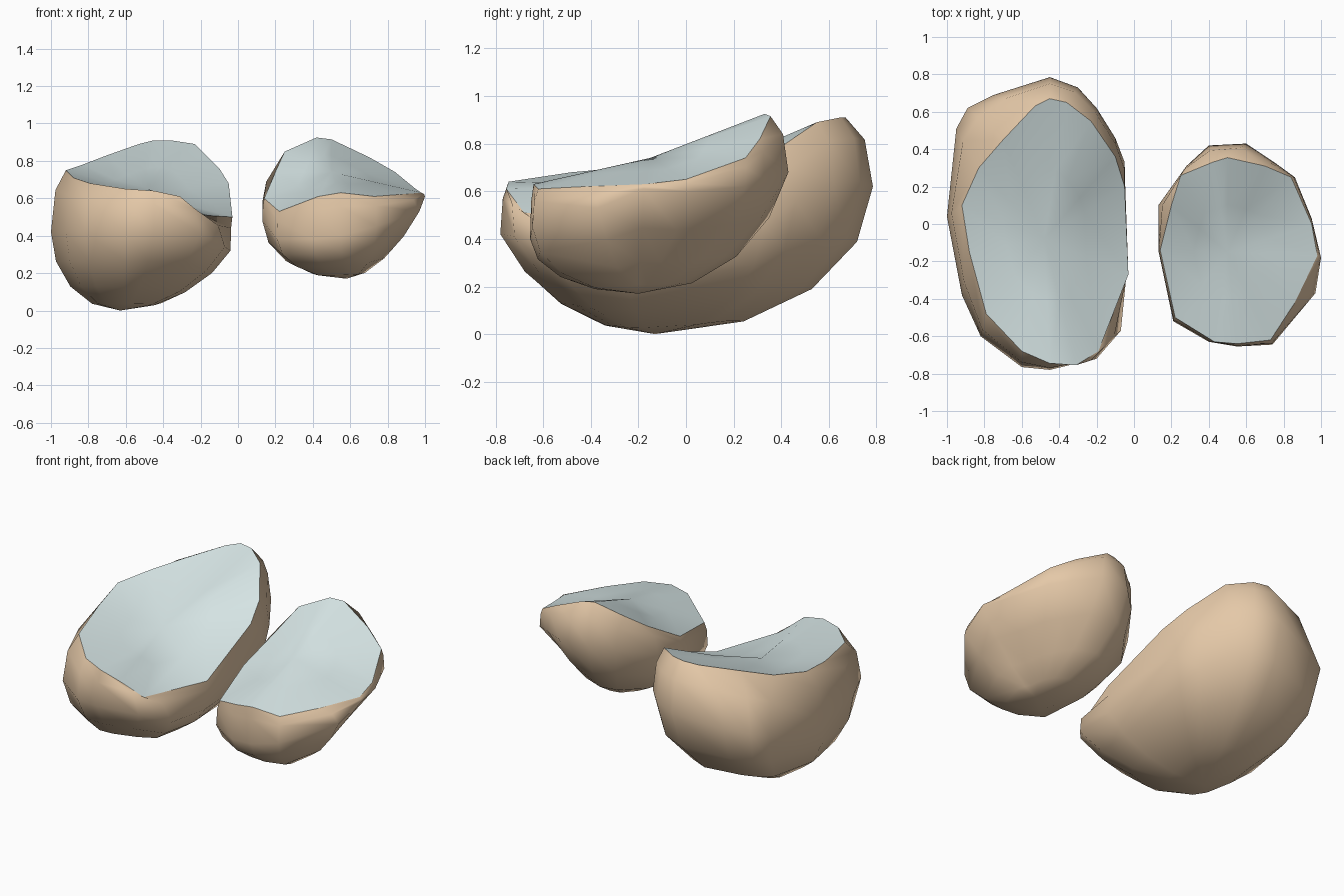
import bpy, bmesh, math
from mathutils import Vector

if "Cube" in bpy.data.objects:
    bpy.data.objects.remove(bpy.data.objects["Cube"])


def material(name, color):
    m = bpy.data.materials.new(name)
    m.diffuse_color = color
    m.use_nodes = True
    m.node_tree.nodes["Principled BSDF"].inputs["Base Color"].default_value = m.diffuse_color
    return m


TAN = material("tan", (0.78, 0.58, 0.39, 1))
PALE = material("pale_teal", (0.68, 0.79, 0.79, 1))


def finish(bm, name, mat):
    bmesh.ops.recalc_face_normals(bm, faces=bm.faces)
    # the top must face up
    if name.endswith("_top") and sum(f.normal.z for f in bm.faces) < 0:
        bmesh.ops.reverse_faces(bm, faces=bm.faces)
    mesh = bpy.data.meshes.new(name)
    bm.to_mesh(mesh)
    bm.free()
    mesh.materials.append(mat)
    mesh.polygons.foreach_set("use_smooth", [True] * len(mesh.polygons))
    ob = bpy.data.objects.new(name, mesh)
    bpy.context.collection.objects.link(ob)


def bridge(bm, a, b):
    for i in range(len(a)):
        j = (i + 1) % len(a)
        bm.faces.new((a[i], b[i], b[j], a[j]))


def fan(bm, ring, tip):
    for i, v in enumerate(ring):
        bm.faces.new((v, ring[(i + 1) % len(ring)], tip))


def stone(name, rim, girth, bottom, centre, flat, flat_dir, sag):
    rim = [Vector(p) for p in rim]
    girth = [Vector(p) for p in girth]
    bottom, centre = Vector(bottom), Vector(centre)
    flat_dir = Vector(flat_dir).normalized()

    # rounded body: rim -> shoulder -> widest outline -> bottom
    shoulder = [Vector((*g.lerp(r, 0.3).xy, g.lerp(r, 0.68).z))
                for g, r in zip(girth, rim)]
    rings = [rim, shoulder, girth]
    for deg in (68, 46, 24):
        s, c = math.sin(math.radians(deg)), math.cos(math.radians(deg))
        ring = []
        for g in girth:
            d = g - bottom
            # one side tapers straighter than the others
            k = flat * max(0, d.xy.normalized().dot(flat_dir))
            r = s * (1 - k) + (1 - c) * k
            ring.append(bottom + Vector((d.x * r, d.y * r, d.z * (1 - c))))
        rings.append(ring)
    bm = bmesh.new()
    loops = [[bm.verts.new(p) for p in ring] for ring in rings]
    for a, b in zip(loops, loops[1:]):
        bridge(bm, a, b)
    fan(bm, loops[-1], bm.verts.new(bottom))
    finish(bm, name + "_body", TAN)

    # pale, slightly dished top face
    bm = bmesh.new()
    outer = [bm.verts.new(p) for p in rim]
    inner = [bm.verts.new(p.lerp(centre, 0.5) - Vector((0, 0, sag)))
             for p in rim]
    bridge(bm, outer, inner)
    fan(bm, inner, bm.verts.new(centre))
    finish(bm, name + "_top", PALE)


# large stone
stone("large_stone",
      [(-.05, .2, .68), (-.1, .36, .76), (-.23, .55, .89), (-.36, .65, .91),
       (-.45, .67, .91), (-.53, .63, .89), (-.7, .45, .83), (-.83, .3, .78),
       (-.92, .1, .75), (-.88, -.15, .71), (-.79, -.48, .68), (-.6, -.68, .65),
       (-.45, -.745, .64), (-.31, -.755, .61), (-.19, -.68, .51),
       (-.03, -.27, .5)],
      [(-.05, .33, .46), (-.1, .46, .56), (-.2, .62, .64), (-.3, .73, .64),
       (-.45, .785, .62), (-.75, .69, .56), (-.89, .62, .54), (-.95, .51, .5),
       (-1, .04, .42), (-.92, -.38, .42), (-.82, -.6, .42), (-.6, -.765, .42),
       (-.45, -.78, .42), (-.2, -.72, .41), (-.07, -.57, .34),
       (-.04, -.27, .32)],
      (-.63, -.13, 0), (-.48, -.08, .65), .35, (1, -.8), .015)

# small stone
stone("small_stone",
      [(.98, -.17, .63), (.95, 0, .65), (.84, .25, .74), (.7, .31, .82),
       (.5, .355, .915), (.42, .33, .925), (.25, .26, .85), (.2, .1, .74),
       (.14, -.14, .6), (.22, -.5, .53), (.43, -.63, .61), (.55, -.64, .63),
       (.73, -.62, .61), (.86, -.42, .62)],
      [(1, -.18, .61), (.95, .03, .6), (.86, .25, .62), (.75, .33, .65),
       (.6, .43, .68), (.4, .42, .68), (.28, .31, .64), (.13, .1, .58),
       (.13, -.14, .48), (.21, -.52, .38), (.4, -.63, .38), (.55, -.655, .4),
       (.74, -.645, .45), (.97, -.37, .53)],
      (.58, -.2, .17), (.5, -.15, .74), .75, (1, .5), 0)
